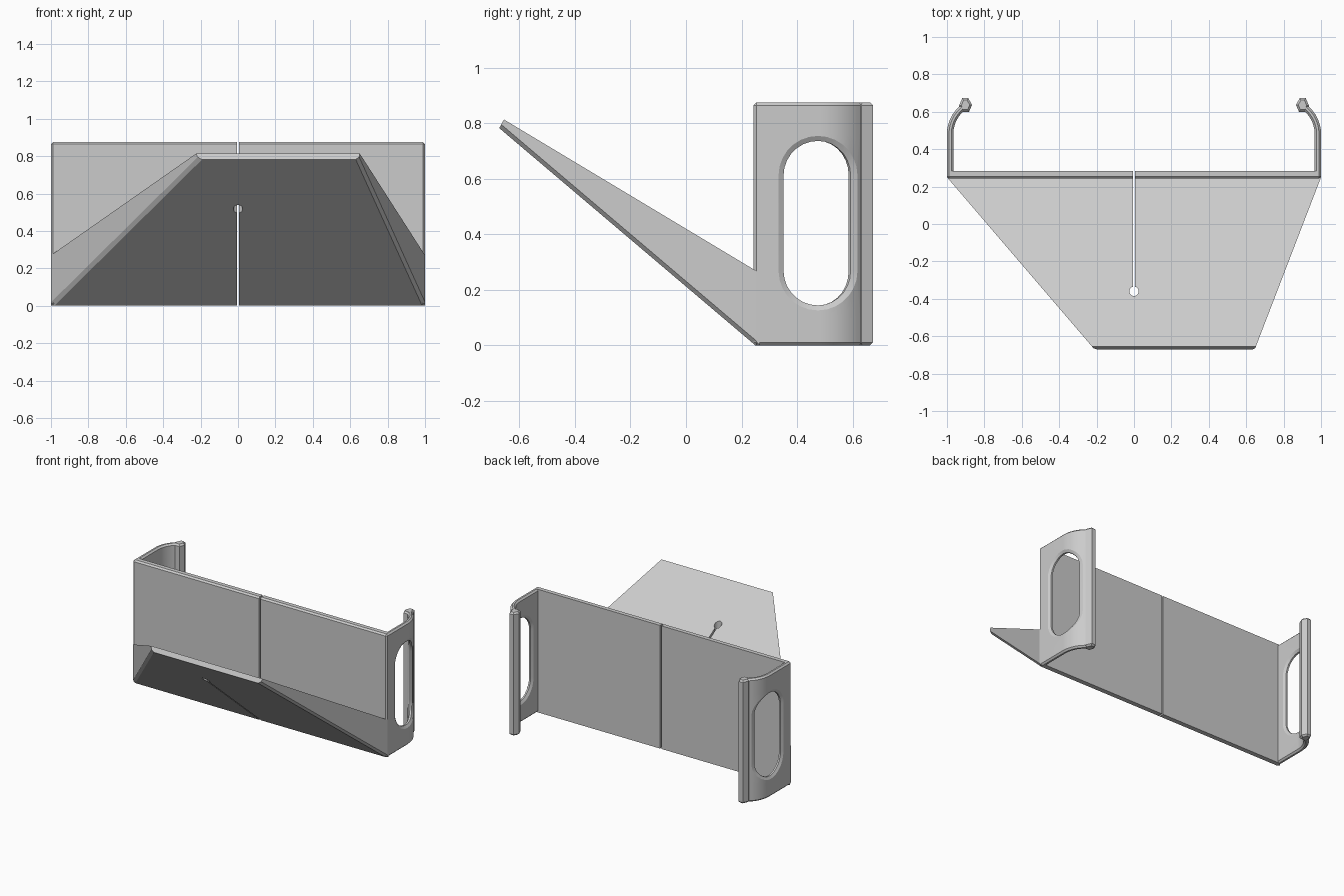
import bpy, bmesh
from math import sin, cos, pi, asin

cube = bpy.data.objects.get("Cube")
if cube:
    bpy.data.objects.remove(cube)

H = 0.875        # overall height
T = 0.034        # arm thickness
C = 0.011        # edge chamfer
BEND_Y, BEND_R = 0.48, 0.2

grey = bpy.data.materials.new("light_grey")
grey.use_nodes = True
grey.diffuse_color = (0.6, 0.6, 0.6, 1)
grey.node_tree.nodes["Principled BSDF"].inputs["Base Color"].default_value = (0.6, 0.6, 0.6, 1)


def finish(bm, name):
    bmesh.ops.recalc_face_normals(bm, faces=bm.faces[:])
    mesh = bpy.data.meshes.new(name)
    bm.to_mesh(mesh)
    bm.free()
    mesh.materials.append(grey)
    obj = bpy.data.objects.new(name, mesh)
    bpy.context.collection.objects.link(obj)
    return obj


def prism(bm, outline, z0, z1):
    """Upright prism from an outline of (x, y) points."""
    low = [bm.verts.new((x, y, z0)) for x, y in outline]
    high = [bm.verts.new((x, y, z1)) for x, y in outline]
    bm.faces.new(low)
    bm.faces.new(high)
    n = len(outline)
    for i in range(n):
        j = (i + 1) % n
        bm.faces.new((low[i], low[j], high[j], high[i]))


def rect(x0, x1, y0, y1):
    return [(x0, y0), (x1, y0), (x1, y1), (x0, y1)]


def chamfer(bm, edges, width):
    bmesh.ops.bevel(bm, geom=edges, offset=width, segments=1, affect='EDGES')


def cut(obj, cutter):
    mod = obj.modifiers.new("cut", 'BOOLEAN')
    mod.operation = 'DIFFERENCE'
    mod.solver = 'EXACT'
    mod.object = cutter


# Cutters: narrow slit and the round hole that ends it
bm = bmesh.new()
prism(bm, rect(-0.006, 0.006, -0.36, 0.4), -0.2, 1.2)
slit = finish(bm, "slit_cutter")
bm = bmesh.new()
prism(bm, [(0.025 * cos(a * pi / 12), -0.36 + 0.025 * sin(a * pi / 12)) for a in range(24)], -0.2, 1.2)
hole = finish(bm, "hole_cutter")
for helper in (slit, hole):
    helper.hide_render = True
    helper.hide_viewport = True
    helper.display_type = 'WIRE'

# Back plate, chamfered except where the arms continue it
bm = bmesh.new()
prism(bm, rect(-1, 1, 0.243, 0.284), 0, H)
chamfer(bm, [e for e in bm.edges if not all(v.co.y > 0.27 and abs(v.co.x) > 0.9 for v in e.verts)], C)
plate = finish(bm, "back_plate")
cut(plate, slit)

# Slanted wedge, tapering unevenly towards its raised tip
profile = [(0.265, 0), (0.25, 0), (-0.672, 0.782), (-0.655, 0.813), (0.25, 0.27), (0.265, 0.26)]
bm = bmesh.new()
sides = []
for edge, taper in ((-1, 0.857), (1, -0.385)):
    row = [bm.verts.new((edge + taper * max(0, 0.25 - y), y, z)) for y, z in profile]
    bm.faces.new((row[0], row[1], row[4], row[5]))
    bm.faces.new(row[1:5])
    sides.append(row)
for i in range(6):
    j = (i + 1) % 6
    bm.faces.new((sides[0][i], sides[0][j], sides[1][j], sides[1][i]))
bm.normal_update()
under = [e for e in bm.edges
         if (e.verts[0] in (sides[0][1], sides[1][1]) and e.verts[1] in (sides[0][2], sides[1][2]))
         or (e.verts[1] in (sides[0][1], sides[1][1]) and e.verts[0] in (sides[0][2], sides[1][2]))]
bmesh.ops.recalc_face_normals(bm, faces=bm.faces[:])
chamfer(bm, under, 0.015)
wedge = finish(bm, "slanted_wedge")
cut(wedge, slit)
cut(wedge, hole)


def arm_outline(inset):
    return [(y, z) for y, z in rect(0.262 + inset, 0.635, inset, H - inset)]


def slot_outline(grow, steps=14):
    """Rounded slot with straight sides."""
    r = 0.124 + grow
    points = []
    for start, z in ((0, 0.612), (pi, 0.268)):
        points += [(0.475 + r * cos(start + pi * i / steps), z + r * sin(start + pi * i / steps))
                   for i in range(steps + 1)]
    return points


def arm(side, name):
    """Flat slotted plate with chamfered rims, then bent inward."""
    bm = bmesh.new()
    layers = ((0, 1), (C, 0), (T - C, 0), (T, 1))
    caps = [[], []]
    for shape, amount in ((arm_outline, C), (slot_outline, 0.018)):
        rings = [[bm.verts.new((depth, y, z)) for y, z in shape(amount * on)] for depth, on in layers]
        n = len(rings[0])
        for a, b in zip(rings, rings[1:]):
            for i in range(n):
                j = (i + 1) % n
                bm.faces.new((a[i], a[j], b[j], b[i]))
        for cap, ring in zip(caps, (rings[0], rings[-1])):
            cap += [bm.edges.get((ring[i], ring[(i + 1) % n])) for i in range(n)]
    for cap in caps:
        bmesh.ops.triangle_fill(bm, edges=cap, use_beauty=True)
    for i in range(10):
        bmesh.ops.bisect_plane(bm, geom=bm.verts[:] + bm.edges[:] + bm.faces[:],
                               plane_co=(0, BEND_Y + 0.015 * i, 0), plane_no=(0, 1, 0))
    for v in bm.verts:
        depth = v.co.x
        x = 1 - depth
        if v.co.y > BEND_Y:
            angle = asin((v.co.y - BEND_Y) / BEND_R)
            x = 1 - BEND_R + (BEND_R - depth) * cos(angle)
            v.co.y = BEND_Y + (BEND_R - depth) * sin(angle)
        v.co.x = side * x
    return finish(bm, name)


def bead(side, name):
    """Faceted grip along the free edge of an arm."""
    bm = bmesh.new()
    outline = [(0.918, 0.673), (0.886, 0.673), (0.866, 0.637), (0.882, 0.6), (0.918, 0.6), (0.936, 0.632)]
    prism(bm, [(side * x, y) for x, y in outline], 0, H)
    bmesh.ops.recalc_face_normals(bm, faces=bm.faces[:])
    chamfer(bm, [e for e in bm.edges if abs(e.verts[0].co.z - e.verts[1].co.z) < 0.01], C)
    return finish(bm, name)


for side, label in ((1, "left"), (-1, "right")):
    clip = arm(side, label + "_arm")
    bead(side, label + "_bead")
    bpy.ops.object.select_all(action='DESELECT')
    clip.select_set(True)
    bpy.context.view_layer.objects.active = clip
    bpy.ops.object.shade_smooth_by_angle(angle=pi / 7)
